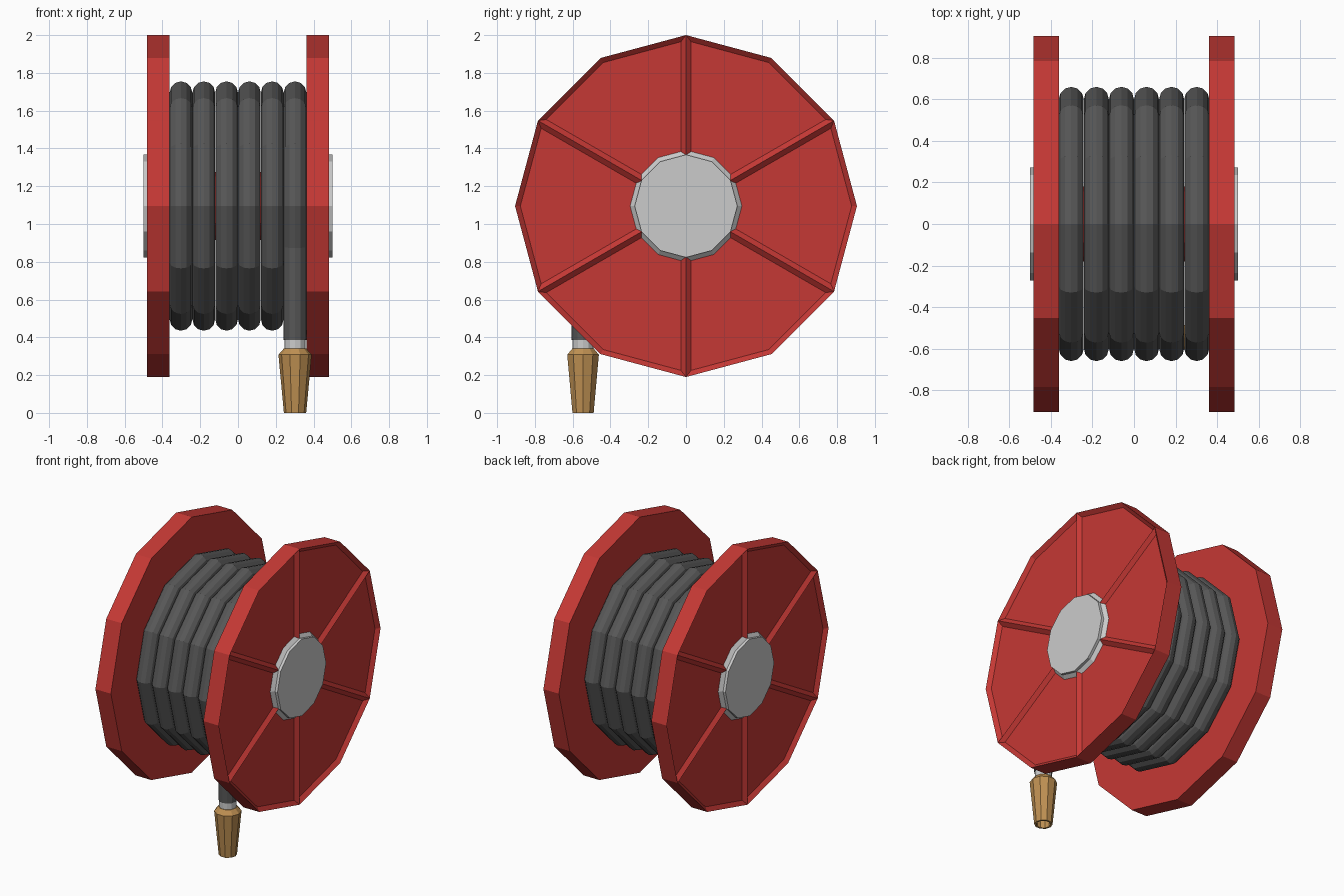
import bpy, bmesh
from math import sin, cos, pi, radians
from mathutils import Vector

if "Cube" in bpy.data.objects:
    bpy.data.objects.remove(bpy.data.objects["Cube"])

CZ = 1.095          # reel axis height
TUBE = 0.06         # hose radius
STEP = 0.1208       # coil spacing


def material(name, color):
    m = bpy.data.materials.new(name)
    m.diffuse_color = (*color, 1)
    m.use_nodes = True
    m.node_tree.nodes["Principled BSDF"].inputs["Base Color"].default_value = m.diffuse_color
    return m


RED = material("red_paint", (0.56, 0.04, 0.035))
RUBBER = material("rubber", (0.095, 0.095, 0.095))
BRASS = material("brass", (0.52, 0.28, 0.085))


def finish(name, bm, mat=None):
    bmesh.ops.recalc_face_normals(bm, faces=bm.faces)
    me = bpy.data.meshes.new(name)
    bm.to_mesh(me)
    bm.free()
    ob = bpy.data.objects.new(name, me)
    bpy.context.collection.objects.link(ob)
    if mat:
        me.materials.append(mat)
    return ob


def skin(bm, rings, closed=False):
    """Bridge consecutive vertex rings, then cap or close the ends."""
    n = len(rings[0])
    pairs = list(zip(rings, rings[1:])) + ([(rings[-1], rings[0])] if closed else [])
    for a, b in pairs:
        for i in range(n):
            j = (i + 1) % n
            bm.faces.new((a[i], a[j], b[j], b[i]))
    if not closed:
        bm.faces.new(rings[0])
        bm.faces.new(rings[-1])


def lathe(name, profile, sides, place, mat=None):
    """Revolve (radius, height) pairs; place maps (u, v, height) to a point."""
    bm = bmesh.new()
    rings = [[bm.verts.new(place(r * cos(2 * pi * i / sides), r * sin(2 * pi * i / sides), h))
              for i in range(sides)] for r, h in profile]
    skin(bm, rings)
    return finish(name, bm, mat)


def hose(name, x, path, closed):
    """Sweep a round section along a path of (y, z) points at constant x."""
    bm = bmesh.new()
    pts = [Vector((0, y, z)) for y, z in path]
    n, sides, rings = len(pts), 12, []
    for k, p in enumerate(pts):
        a = pts[k - 1] if closed or k > 0 else p
        b = pts[(k + 1) % n] if closed or k < n - 1 else p
        t = ((p - a).normalized() + (b - p).normalized()).normalized()
        side = Vector((0, t.z, -t.y))
        rings.append([bm.verts.new(Vector((x, 0, 0)) + p
                                   + side * TUBE * cos(2 * pi * i / sides)
                                   + Vector((1, 0, 0)) * TUBE * sin(2 * pi * i / sides))
                      for i in range(sides)])
    skin(bm, rings, closed)
    return finish(name, bm, RUBBER)


def circle_point(deg, r=0.6):
    return (r * cos(radians(deg)), CZ + r * sin(radians(deg)))


# Flanges: 12-sided discs whose outer face is split into six recessed panels
def flange(name, s):
    bm = bmesh.new()
    inner, outer = [[bm.verts.new((s * x, *circle_point(30 * i + 30, 0.905)))
                     for i in range(12)] for x in (0.362, 0.483)]
    centre = bm.verts.new((s * 0.483, 0, CZ))
    for i in range(12):
        j = (i + 1) % 12
        bm.faces.new((inner[i], inner[j], outer[j], outer[i]))
    bm.faces.new(inner)
    panels = [bm.faces.new((centre, outer[i], outer[i + 1], outer[(i + 2) % 12]))
              for i in range(0, 12, 2)]
    bmesh.ops.recalc_face_normals(bm, faces=bm.faces)
    bmesh.ops.inset_individual(bm, faces=panels, thickness=0.027, depth=-0.024,
                               use_even_offset=True)
    return finish(name, bm, RED)


# Flange and hub cap on each side
for side, s in (("left", -1), ("right", 1)):
    flange(side + "_flange", s)
    lathe(side + "_hub_cap", [(0.296, 0.43), (0.296, 0.459), (0.272, 0.481), (0.272, 0.5)],
          12, lambda u, v, h, s=s: (s * h, u, CZ + v))

# Axle between the flanges
lathe("axle", [(0.18, -0.37), (0.18, 0.37)], 12, lambda u, v, h: (h, u, CZ + v), RED)

# Five full coils of hose
for k in range(5):
    hose(f"hose_coil_{k + 1}", (k - 2.5) * STEP, [circle_point(30 * i) for i in range(12)], True)

# Last coil, dropping to the nozzle at the front
HX, HY = 2.5 * STEP, -0.545
hose("hose_end", HX, [circle_point(d) for d in range(-150, 181, 30)]
     + [(HY, 0.88), (HY, 0.385)], False)


def at_nozzle(u, v, h):
    return (HX + u, HY + v, h)


# Metal collar and brass nozzle with an open mouth
lathe("collar", [(0.056, 0.32), (0.056, 0.395)], 12, at_nozzle)
lathe("nozzle", [(0.06, 0.34), (0.088, 0.308), (0.059, 0), (0.046, 0), (0.046, 0.06)],
      10, at_nozzle, BRASS)
